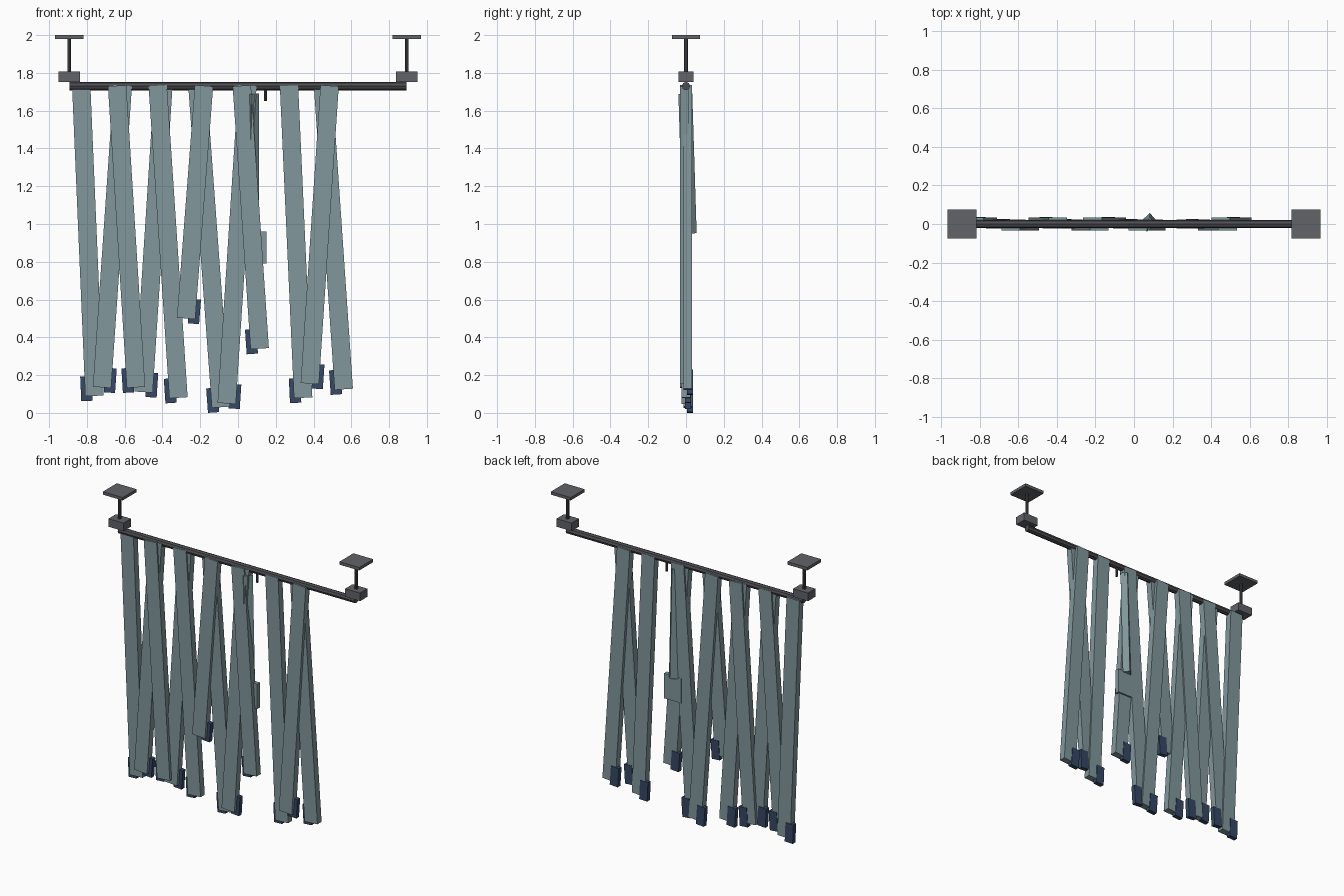
import bpy
from math import atan2, radians
from mathutils import Vector, Matrix

cube = bpy.data.objects.get("Cube")
if cube:
    bpy.data.objects.remove(cube, do_unlink=True)


def material(name, rgb):
    m = bpy.data.materials.new(name)
    m.use_nodes = True
    m.diffuse_color = (*rgb, 1)
    bsdf = m.node_tree.nodes["Principled BSDF"]
    bsdf.inputs["Base Color"].default_value = (*rgb, 1)
    bsdf.inputs["Roughness"].default_value = 0.8
    return m


TEAL = material("faded teal", (0.22, 0.31, 0.33))
BLUE = material("dark blue", (0.035, 0.065, 0.13))
GREY = material("bracket grey", (0.12, 0.125, 0.14))
DARK = material("rail grey", (0.075, 0.075, 0.085))


def finish(name, mat, matrix):
    ob = bpy.context.object
    ob.name = name
    ob.data.transform(matrix)
    ob.data.materials.append(mat)
    return ob


def box(name, centre, size, mat, rot=Matrix()):
    bpy.ops.mesh.primitive_cube_add(size=1)
    return finish(name, mat, Matrix.Translation(centre) @ rot @ Matrix.Diagonal((*size, 1)))


def rod(name, centre, radius, length, mat, sides=8, axis='Z'):
    bpy.ops.mesh.primitive_cylinder_add(vertices=sides, radius=radius, depth=length)
    rot = Matrix.Rotation(radians(90), 4, 'Y') if axis == 'X' else Matrix()
    return finish(name, mat, Matrix.Translation(centre) @ rot)


# Head rail and ceiling brackets
rod("head_rail", (0, 0, 1.73), 0.022, 1.785, DARK, 8, 'X')
for side, x in (("right", -0.893), ("left", 0.893)):
    box(f"{side}_bracket_block", (x, 0, 1.78), (0.113, 0.08, 0.055), GREY)
    rod(f"{side}_hanger_rod", (x, 0, 1.89), 0.01, 0.18, DARK)
    box(f"{side}_ceiling_plate", (x, 0, 1.99), (0.15, 0.15, 0.02), GREY)

# Peg left where a slat is missing
rod("empty_slat_peg", (0.145, 0, 1.685), 0.008, 0.07, DARK)

# Hanging slats: slot, top x, bottom x, bottom z
WIDTH, DEPTH, TOP = 0.097, 0.045, 1.732
SLATS = [
    (1, -0.83, -0.76, 0.09), (2, -0.61, -0.72, 0.135), (3, -0.64, -0.54, 0.135),
    (4, -0.395, -0.5, 0.11), (5, -0.425, -0.315, 0.08), (6, -0.18, -0.275, 0.5),
    (7, -0.215, -0.09, 0.03), (8, 0.05, -0.06, 0.05), (9, 0.02, 0.115, 0.34),
    (11, 0.27, 0.345, 0.08), (12, 0.485, 0.38, 0.155), (13, 0.45, 0.56, 0.125),
]
LAYERS = (-0.01, 0.01, 0)
for slot, top_x, low_x, low_z in SLATS:
    y = LAYERS[slot % 3]
    top, low = Vector((top_x, y, TOP)), Vector((low_x, y, low_z))
    run = top - low
    rot = Matrix.Rotation(atan2(run.x, run.z), 4, 'Y')
    box(f"slat_{slot}", (top + low) / 2, (WIDTH, DEPTH, run.length), TEAL, rot)
    # Weight clip on the trailing lower corner
    side = -1 if low_x > top_x else 1
    offset = rot @ Vector((side * 0.041, 0.011, 0.04))
    box(f"weight_clip_{slot}", low + offset, (0.06, 0.03, 0.13), BLUE, rot)

# Broken slat pieces hanging behind
twist = Matrix.Rotation(radians(1.8), 4, 'X') @ Matrix.Rotation(radians(42), 4, 'Z')
box("broken_slat", (0.075, 0.008, 1.32), (0.06, 0.045, 0.74), TEAL, twist)
box("broken_slat_end", (0.085, 0.008, 0.875), (0.13, 0.03, 0.17), TEAL)
